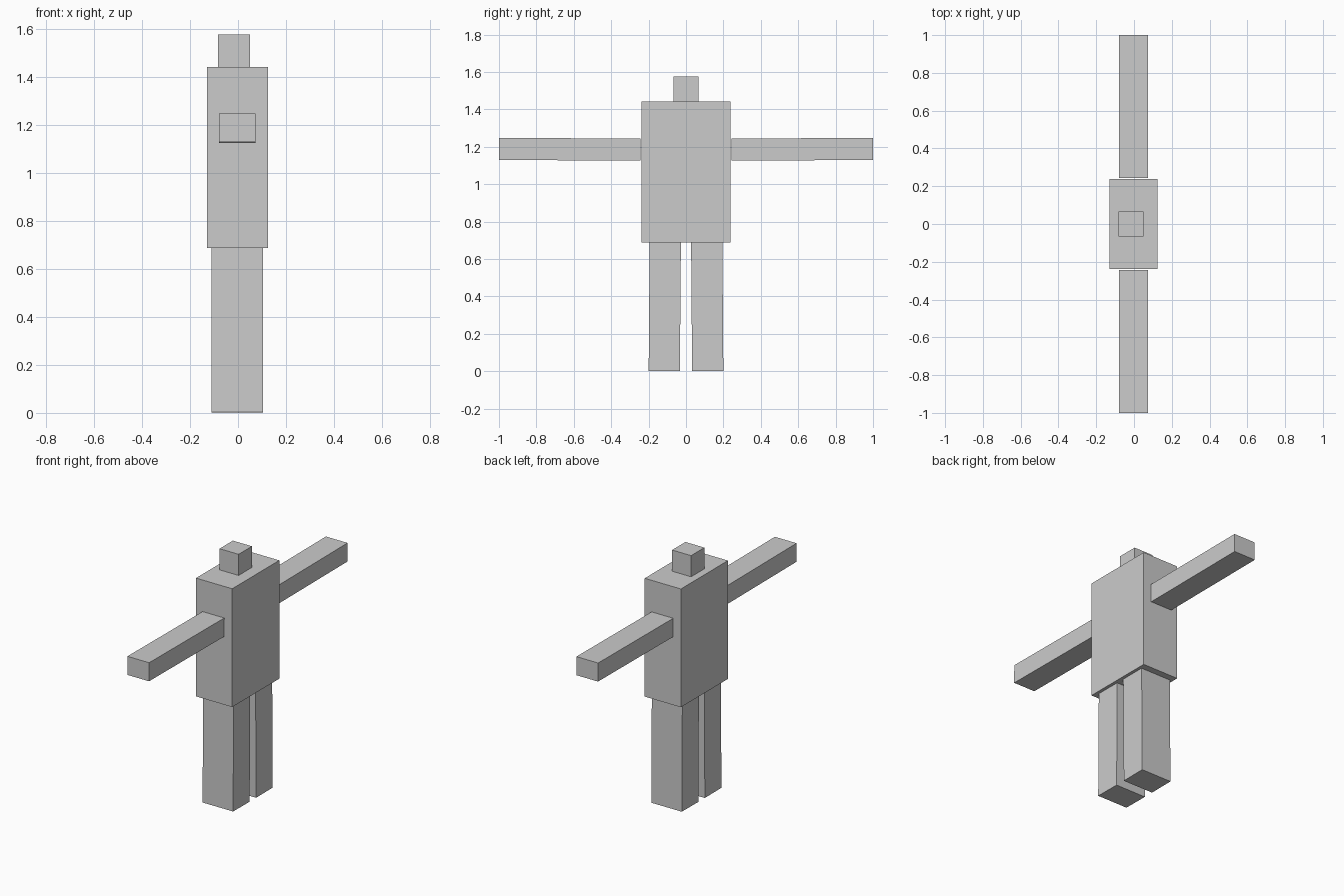
import bpy
import bmesh
import math
from mathutils import Matrix, Vector

cube = bpy.data.objects.get("Cube")
if cube:
    bpy.data.objects.remove(cube, do_unlink=True)

# One plain grey for the whole figure
grey = bpy.data.materials.new("plain grey")
grey.use_nodes = True
colour = (0.6, 0.6, 0.6, 1.0)
grey.diffuse_color = colour
grey.node_tree.nodes["Principled BSDF"].inputs["Base Color"].default_value = colour


def box(name, low, high, tilt=0.0):
    """Box between two corners, tilted about the x axis in degrees."""
    low, high = Vector(low), Vector(high)
    bm = bmesh.new()
    bmesh.ops.create_cube(bm, size=1.0, matrix=Matrix.Diagonal((*(high - low), 1.0)))
    mesh = bpy.data.meshes.new(name)
    bm.to_mesh(mesh)
    bm.free()
    mesh.materials.append(grey)
    obj = bpy.data.objects.new(name, mesh)
    obj.location = (low + high) / 2
    obj.rotation_euler.x = math.radians(tilt)
    bpy.context.collection.objects.link(obj)
    return obj


# Body and head
box("torso", (-0.13, -0.237, 0.688), (0.125, 0.237, 1.442))
box("head", (-0.083, -0.067, 1.442), (0.051, 0.067, 1.577))

# Arms and legs, splayed very slightly outwards
for side, s in (("right", -1), ("left", 1)):
    y0, y1 = sorted((s * 0.243, s * 1.0))
    box(side + "_arm", (-0.08, y0, 1.128), (0.073, y1, 1.246), s * 0.3)
    y0, y1 = sorted((s * 0.03, s * 0.197))
    box(side + "_leg", (-0.11, y0, 0.002), (0.105, y1, 0.688), s * 0.45)
